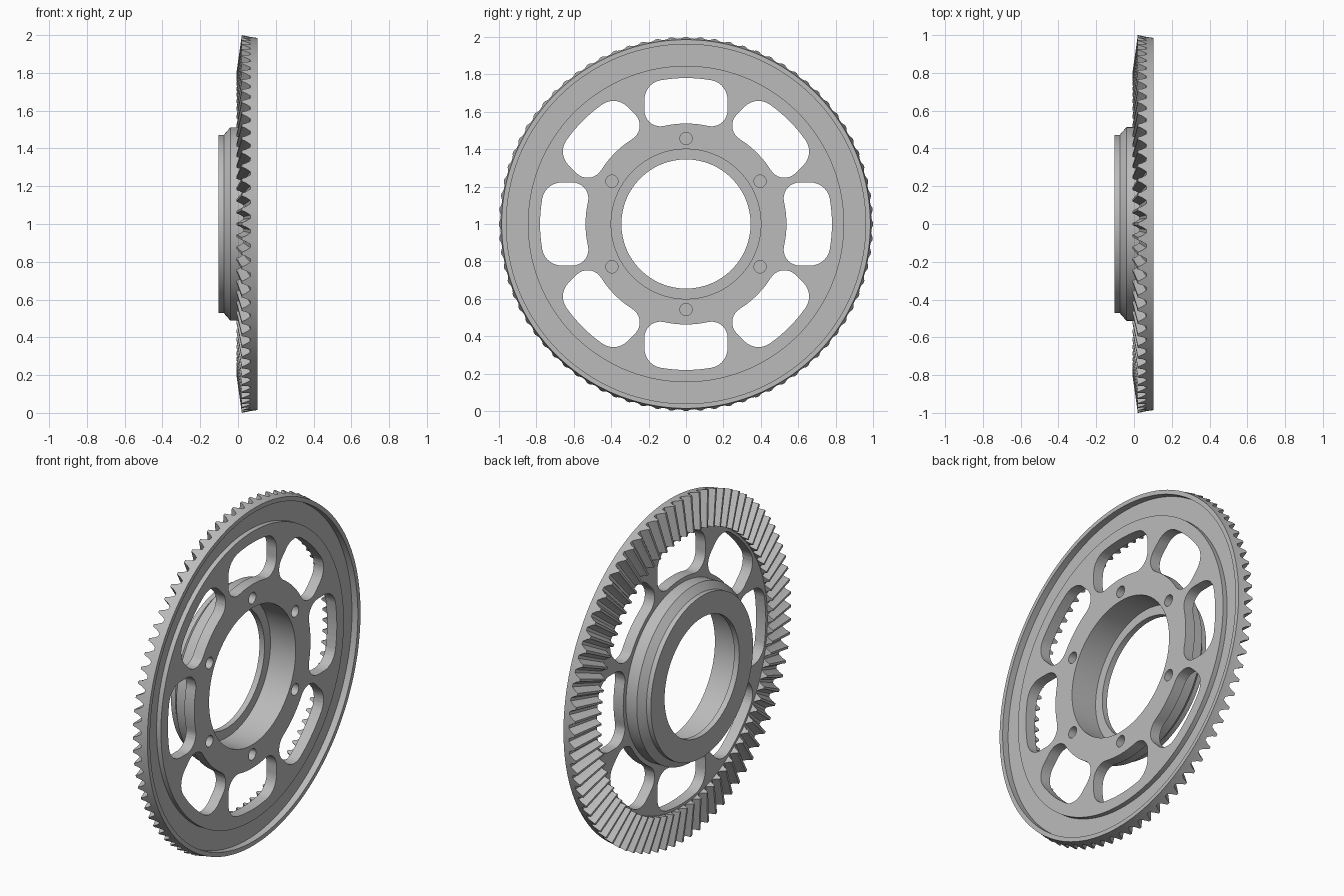
import bpy, bmesh, math
from mathutils import Vector

if "Cube" in bpy.data.objects:
    bpy.data.objects.remove(bpy.data.objects["Cube"])

TEETH = 80
STEPS = 6                      # angular samples per tooth
N = TEETH * STEPS
# sample angles (fraction of pitch) and tooth height (1 = tip, 0 = root)
TOOTH = [(-0.09, 1), (0.09, 1), (0.2, 0.5), (0.39, 0), (0.61, 0), (0.8, 0.5)]

metal = bpy.data.materials.new("grey_metal")
metal.diffuse_color = (0.5, 0.5, 0.5, 1)
metal.use_nodes = True
metal.node_tree.nodes["Principled BSDF"].inputs["Base Color"].default_value = metal.diffuse_color


def new_object(name, bm):
    bmesh.ops.recalc_face_normals(bm, faces=bm.faces)
    mesh = bpy.data.meshes.new(name)
    bm.to_mesh(mesh)
    bm.free()
    ob = bpy.data.objects.new(name, mesh)
    bpy.context.collection.objects.link(ob)
    mesh.materials.append(metal)
    return ob


def section(h):
    """Radial section (x, r) of the wheel for a tooth height h."""
    def mix(a, b):
        return a + (b - a) * h
    return [
        (-0.103, 0.345), (-0.103, 0.472), (-0.075, 0.472),   # hub nose
        (-0.04, 0.512), (0.03, 0.512),                       # hub flange
        (0.03, 0.795),                                       # web
        (mix(0.028, -0.009), 0.795),                         # tooth inner end
        (mix(0.065, 0.020), mix(0.991, 1.0)),                # tooth outer end
        (0.068, 0.990), (0.103, 0.985),                      # back cone
        (0.103, 0.96), (0.065, 0.96), (0.065, 0.845),        # rim lip and groove
        (0.093, 0.845), (0.093, 0.40),                       # web back face
        (-0.07, 0.40), (-0.07, 0.345),                       # bore recess
    ]


# Toothed wheel swept around the x axis
bm = bmesh.new()
rings = []
for t in range(TEETH):
    for frac, h in TOOTH:
        a = (t + frac) * math.tau / TEETH
        rings.append([bm.verts.new((x, r * math.cos(a), 1 + r * math.sin(a)))
                      for x, r in section(h)])
M = len(rings[0])
for i in range(N):
    p, q = rings[i], rings[(i + 1) % N]
    for j in range(M):
        k = (j + 1) % M
        bm.faces.new((p[j], p[k], q[k], q[j]))
wheel = new_object("bevel_gear_wheel", bm)


def arc(c, r, a0, a1, n):
    return [c + r * Vector((math.cos(a0 + (a1 - a0) * i / n),
                            math.sin(a0 + (a1 - a0) * i / n))) for i in range(n + 1)]


def slot_outline():
    """Rounded slot centred on the +v axis between two concentric arcs."""
    ro, ri, fo, fi, w = 0.78, 0.537, 0.105, 0.085, 0.222
    uo, ui = w - fo, w - fi
    co = Vector((uo, math.sqrt((ro - fo) ** 2 - uo ** 2)))
    ci = Vector((ui, math.sqrt((ri + fi) ** 2 - ui ** 2)))
    ao, ai = math.atan2(co.y, co.x), math.atan2(ci.y, ci.x)
    half = arc(Vector((0, 0)), ri, math.pi / 2, ai, 5)[:-1]
    half += arc(ci, fi, ai - math.pi, 0, 9)[0:]
    half += arc(co, fo, 0, ao, 7)
    half += arc(Vector((0, 0)), ro, ao, math.pi / 2, 4)[1:]
    return half + [Vector((-p.x, p.y)) for p in reversed(half[1:-1])]


def add_prism(bm, outline, angle, x0, x1):
    c, s = math.cos(angle), math.sin(angle)
    pts = [(p.x * c - p.y * s, 1 + p.x * s + p.y * c) for p in outline]
    lo = [bm.verts.new((x0, y, z)) for y, z in pts]
    hi = [bm.verts.new((x1, y, z)) for y, z in pts]
    bm.faces.new(lo)
    bm.faces.new(hi)
    for i in range(len(pts)):
        j = (i + 1) % len(pts)
        bm.faces.new((lo[i], lo[j], hi[j], hi[i]))


# Eight lightening slots through the web, six blind bolt holes in the hub
bm = bmesh.new()
for i in range(8):
    add_prism(bm, slot_outline(), i * math.tau / 8, -0.2, 0.2)
for i in range(6):
    add_prism(bm, arc(Vector((0, 0.457)), 0.033, 0, math.tau, 24)[:-1],
              i * math.tau / 6, -0.02, 0.2)
cutter = new_object("slot_and_bolt_cutter", bm)
cutter.hide_render = True

cut = wheel.modifiers.new("slots", "BOOLEAN")
cut.operation = "DIFFERENCE"
cut.solver = "EXACT"
cut.object = cutter
bpy.context.view_layer.objects.active = wheel
wheel.select_set(True)
cutter.select_set(False)
bpy.ops.object.modifier_apply(modifier=cut.name)
bpy.data.objects.remove(cutter)
bpy.ops.object.shade_smooth_by_angle(angle=math.radians(20))
